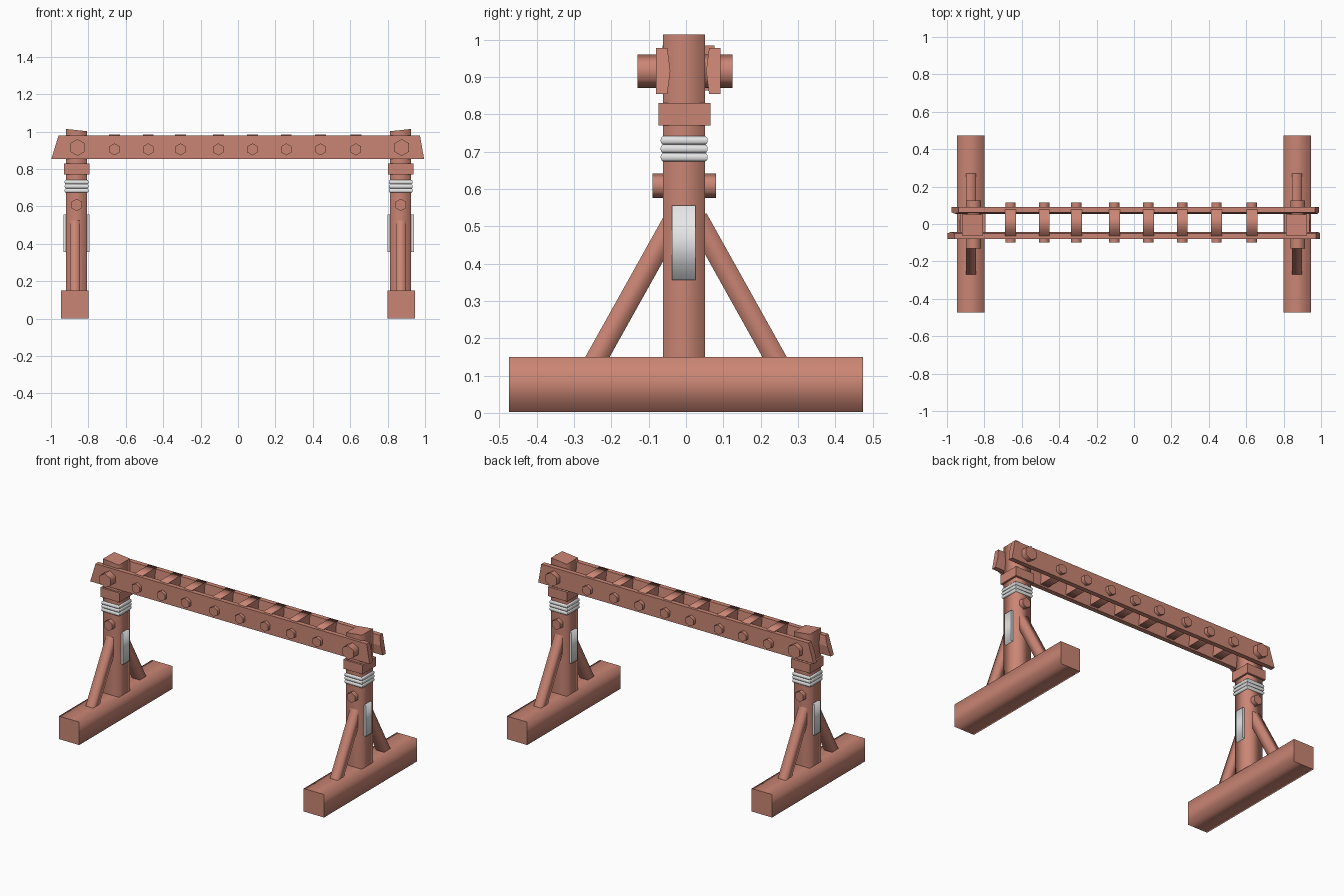
import bpy, bmesh
from math import cos, sin, pi
from mathutils import Vector

cube = bpy.data.objects.get("Cube")
if cube:
    bpy.data.objects.remove(cube, do_unlink=True)


def material(name, colour):
    m = bpy.data.materials.new(name)
    m.use_nodes = True
    m.diffuse_color = colour
    m.node_tree.nodes["Principled BSDF"].inputs["Base Color"].default_value = colour
    return m


wood = material("red brown wood", (0.59, 0.235, 0.175, 1))
pale = material("pale grey binding", (0.80, 0.80, 0.80, 1))

X, Y, Z = Vector((1, 0, 0)), Vector((0, 1, 0)), Vector((0, 0, 1))


def finish(name, bm, mat):
    bmesh.ops.recalc_face_normals(bm, faces=bm.faces)
    mesh = bpy.data.meshes.new(name)
    bm.to_mesh(mesh)
    bm.free()
    mesh.materials.append(mat)
    obj = bpy.data.objects.new(name, mesh)
    bpy.context.collection.objects.link(obj)
    return obj


def bar(name, start, end, profile, side, mat=wood, rounded=True):
    """Extrude a profile from start to end; rounded sides keep crisp end caps."""
    start, end = Vector(start), Vector(end)
    up = (end - start).normalized().cross(side)
    bm = bmesh.new()
    rings = [[bm.verts.new(p + side * u + up * v) for u, v in profile] for p in (start, end)]
    caps = [bm.faces.new(r) for r in rings]
    n = len(profile)
    for i in range(n):
        j = (i + 1) % n
        f = bm.faces.new((rings[0][i], rings[0][j], rings[1][j], rings[1][i]))
        f.smooth = rounded
    for cap in caps:
        for e in cap.edges:
            e.smooth = False
    return finish(name, bm, mat)


def rect(w, h):
    return [(-w / 2, -h / 2), (w / 2, -h / 2), (w / 2, h / 2), (-w / 2, h / 2)]


def hexagon(r):
    return [(r * sin(i * pi / 3), r * cos(i * pi / 3)) for i in range(6)]


def rope_ring(name, centre, w, d, h):
    """Square loop with a rounded outer edge."""
    bm = bmesh.new()
    bmesh.ops.create_cube(bm, size=1)
    for v in bm.verts:
        v.co = Vector(centre) + Vector((v.co.x * w, v.co.y * d, v.co.z * h))
    flat = [e for e in bm.edges if abs(e.verts[0].co.z - e.verts[1].co.z) < 1e-4]
    bmesh.ops.bevel(bm, geom=flat, offset=h * 0.46, segments=4, profile=0.5, affect="EDGES")
    for f in bm.faces:
        f.smooth = True
    bm.normal_update()
    for e in bm.edges:
        e.smooth = e.calc_face_angle(0) < 0.85
    return finish(name, bm, pale)


# Two upright stands
for label, s, px in (("right", -1, -0.863), ("left", 1, 0.87)):
    fx = s * 0.873
    bar(f"{label}_foot", (fx, -0.474, 0.076), (fx, 0.474, 0.076), rect(0.145, 0.148), X)
    post = bar(f"{label}_post", (px, -0.005, 0.1), (px, -0.005, 1.008), rect(0.112, 0.112), X)
    # Roughly sawn post top
    for v in post.data.vertices:
        if v.co.z > 0.9:
            v.co.z += 0.006 * (1 if v.co.x > px else -1) * s
    bar(f"{label}_collar", (px, -0.004, 0.77), (px, -0.004, 0.83), rect(0.136, 0.138), X,
        rounded=False)
    for i in range(3):
        rope_ring(f"{label}_rope_{i}", (px, -0.005, 0.685 + 0.0225 * i), 0.128, 0.126, 0.026)
    bar(f"{label}_side_plate", (px, -0.037, 0.456), (px, 0.025, 0.456), rect(0.14, 0.2), X, pale)
    bar(f"{label}_post_peg", (px, -0.09, 0.608), (px, 0.08, 0.608), hexagon(0.033), X)
    bar(f"{label}_beam_bolt", (px + 0.005, -0.13, 0.915), (px + 0.005, 0.125, 0.915),
        hexagon(0.045), X)
    # Diagonal braces
    for word, d in (("front", -1), ("back", 1)):
        bar(f"{label}_{word}_brace", (s * 0.871, d * 0.265, 0.1), (s * 0.871, d * 0.03, 0.521),
            rect(0.055, 0.057), X)

# Twin beams with slanted ends and a slight ridge on the inner face
for word, outer, d, x0, x1 in (("front", -0.08, 1, -0.998, 0.995), ("back", 0.092, -1, -0.975, 0.99)):
    section = [(outer, -0.062), (outer, 0.062), (outer + d * 0.03, 0.062),
               (outer + d * 0.038, 0), (outer + d * 0.03, -0.062)]
    beam = bar(f"{word}_beam", (x0, 0, 0.916), (x1, 0, 0.916), section, Y, rounded=False)
    for v in beam.data.vertices:
        lift = (v.co.z - 0.854) / 0.124
        v.co.x += lift * (0.038 if v.co.x < 0 else -0.022)

# Cross rungs and the pegs that hold them
for i, x in enumerate((-0.66, -0.48, -0.308, -0.105, 0.077, 0.258, 0.441, 0.63)):
    bar(f"rung_{i}", (x - 0.029, 0.007, 0.924), (x + 0.029, 0.007, 0.924), rect(0.14, 0.12), Y)
    bar(f"rung_peg_{i}", (x, -0.1, 0.905), (x, 0.115, 0.905), hexagon(0.032), X)
